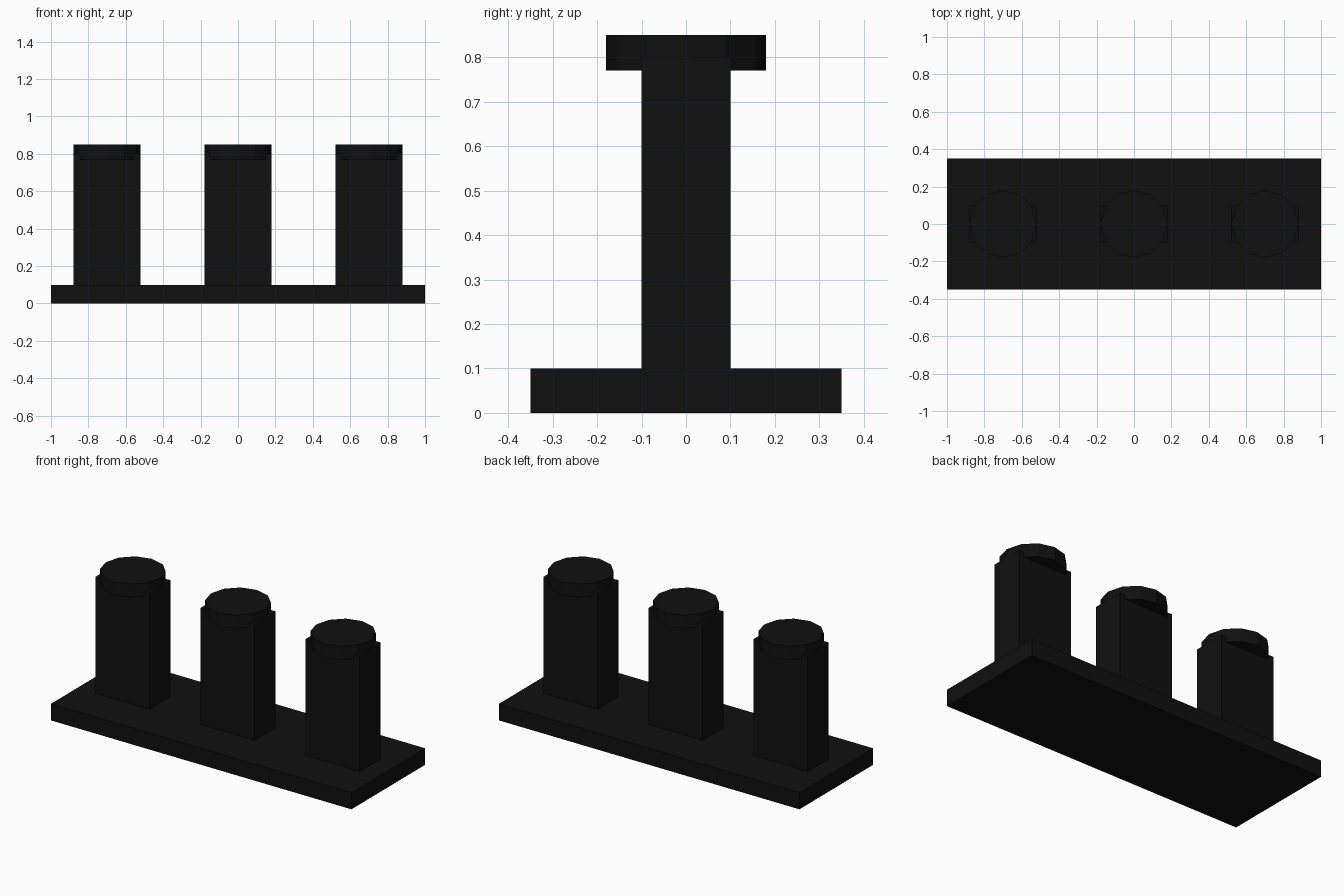
import bpy

if "Cube" in bpy.data.objects:
    bpy.data.objects.remove(bpy.data.objects["Cube"])

black = bpy.data.materials.new("black")
black.diffuse_color = (0.005, 0.005, 0.005, 1)
black.use_nodes = True
black.node_tree.nodes["Principled BSDF"].inputs["Base Color"].default_value = black.diffuse_color


def box(name, size, loc):
    bpy.ops.mesh.primitive_cube_add(size=1, location=loc)
    ob = bpy.context.object
    ob.name = name
    ob.scale = size
    bpy.ops.object.transform_apply(location=False, rotation=False, scale=True)
    ob.data.materials.append(black)


def disc(name, radius, depth, loc):
    bpy.ops.mesh.primitive_cylinder_add(vertices=12, radius=radius, depth=depth, location=loc)
    ob = bpy.context.object
    ob.name = name
    ob.data.materials.append(black)


# Base plate
box("base_plate", (2, 0.7, 0.1), (0, 0, 0.05))

# Three posts, each with a round cap sunk over its top
for side, x in (("left", -0.7), ("middle", 0), ("right", 0.7)):
    box(side + "_post", (0.36, 0.2, 0.7), (x, 0, 0.45))
    disc(side + "_cap", 0.18, 0.08, (x, 0, 0.81))
